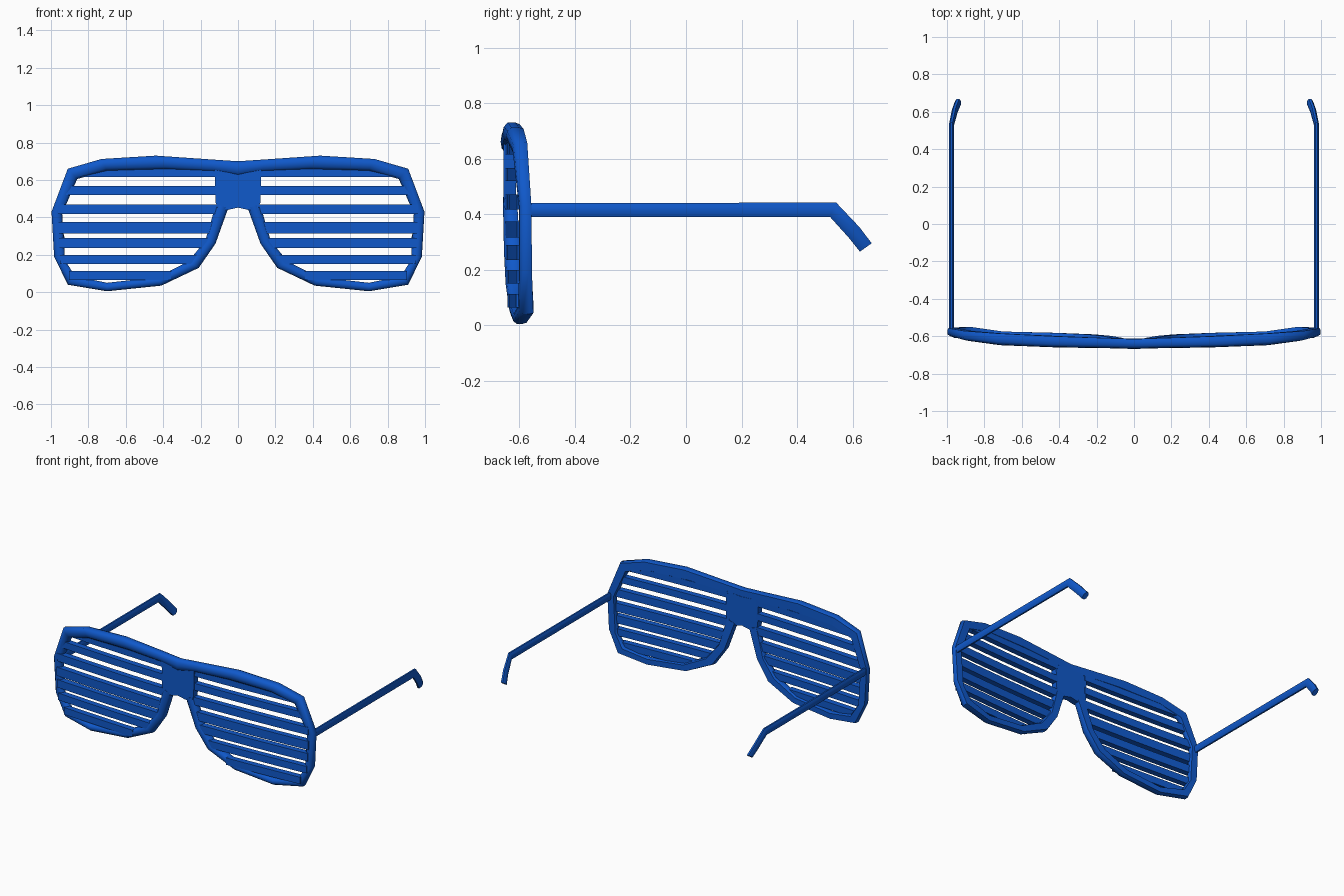
import bpy, bmesh, math

if "Cube" in bpy.data.objects:
    bpy.data.objects.remove(bpy.data.objects["Cube"])

blue = bpy.data.materials.new("blue_plastic")
blue.diffuse_color = (0.005, 0.10, 0.60, 1)
blue.use_nodes = True
blue.node_tree.nodes["Principled BSDF"].inputs["Base Color"].default_value = blue.diffuse_color


def add_mesh(name, bm, angle):
    """Turn a right-half bmesh into a mirrored, shaded object."""
    bmesh.ops.recalc_face_normals(bm, faces=bm.faces[:])
    me = bpy.data.meshes.new(name)
    bm.to_mesh(me)
    bm.free()
    me.materials.append(blue)
    ob = bpy.data.objects.new(name, me)
    bpy.context.collection.objects.link(ob)
    ob.modifiers.new("mirror", 'MIRROR').use_clip = True
    bpy.ops.object.select_all(action='DESELECT')
    ob.select_set(True)
    bpy.context.view_layer.objects.active = ob
    if angle:
        bpy.ops.object.shade_smooth_by_angle(angle=math.radians(angle))
    return ob


def loft(bm, rings, cap_start=True, cap_end=True):
    """Skin a list of equal-length closed rings."""
    vs = [[bm.verts.new(p) for p in r] for r in rings]
    n = len(vs[0])
    for a, b in zip(vs, vs[1:]):
        for i in range(n):
            j = (i + 1) % n
            bm.faces.new((a[i], a[j], b[j], b[i]))
    if cap_start:
        bm.faces.new(vs[0])
    if cap_end:
        bm.faces.new(vs[-1][::-1])


# Rim stations: outer x, z, inner x, z, front y, back y
stations = [
    (0.00, 0.70, 0.00, 0.62, -0.668, -0.615),
    (0.15, 0.71, 0.13, 0.645, -0.664, -0.61),
    (0.44, 0.73, 0.38, 0.656, -0.660, -0.60),
    (0.73, 0.712, 0.70, 0.65, -0.648, -0.585),
    (0.91, 0.66, 0.86, 0.605, -0.625, -0.572),
    (0.997, 0.43, 0.94, 0.42, -0.602, -0.557),
    (0.983, 0.19, 0.925, 0.17, -0.602, -0.555),
    (0.91, 0.04, 0.87, 0.085, -0.605, -0.55),
    (0.70, 0.005, 0.70, 0.05, -0.625, -0.575),
    (0.41, 0.035, 0.43, 0.08, -0.637, -0.582),
    (0.21, 0.13, 0.265, 0.165, -0.650, -0.59),
    (0.12, 0.26, 0.175, 0.275, -0.656, -0.598),
    (0.052, 0.45, 0.118, 0.47, -0.660, -0.61),
]
# Rim cross-section: across (outer to inner), depth (front to back)
section = [(0.08, 1), (0, 0.75), (0, 0.3), (0.2, 0.06), (0.5, 0),
           (0.8, 0.08), (1, 0.35), (1, 0.8), (0.9, 1)]

bm = bmesh.new()
rings = [[(ox + (ix - ox) * t, f + (b - f) * d, oz + (iz - oz) * t)
          for t, d in section] for ox, oz, ix, iz, f, b in stations]
loft(bm, rings, cap_start=False)
add_mesh("rim", bm, 50)

# Nose bridge plate between the lenses
outline = [(0, 0.65), (0.125, 0.66), (0.12, 0.48), (0.105, 0.44),
           (0.055, 0.44), (0, 0.452)]
bm = bmesh.new()
loft(bm, [[(x, y, z) for x, z in outline] for y in (-0.657, -0.612)])
for f in [f for f in bm.faces if all(abs(v.co.x) < 1e-5 for v in f.verts)]:
    bm.faces.remove(f)
add_mesh("bridge", bm, 30)

# Shutter slats, bowed back towards the temples and trimmed to the rim
mid = [((s[0] + s[2]) / 2, (s[1] + s[3]) / 2) for s in stations]


def span(z):
    xs = []
    for (x0, z0), (x1, z1) in zip(mid[2:], mid[3:]):
        if (z0 - z) * (z1 - z) <= 0 and z0 != z1:
            xs.append(x0 + (x1 - x0) * (z - z0) / (z1 - z0))
    return (min(xs) if len(xs) > 1 else 0.11), max(xs)


bm = bmesh.new()
for z0, z1 in [(0.615, 0.66), (0.52, 0.567), (0.417, 0.47), (0.315, 0.374),
               (0.235, 0.289), (0.15, 0.198), (0.064, 0.112)]:
    a, b = span((z0 + z1) / 2)
    rings = []
    for k in range(5):
        x = a + (b - a) * k / 4
        y = -0.652 + 0.046 * x ** 1.6
        rings.append([(x, y, z0), (x, y, z1), (x, y + 0.04, z1), (x, y + 0.04, z0)])
    loft(bm, rings)
add_mesh("slats", bm, 20)

# Temple arms with bent ear tips: x, y, z, half width, half height, tilt
path = [(0.976, -0.585, 0.415, 0.013, 0.025, 0),
        (0.976, 0.53, 0.416, 0.013, 0.028, 0.42),
        (0.958, 0.605, 0.335, 0.015, 0.027, 0.82),
        (0.941, 0.648, 0.280, 0.016, 0.026, 0.95)]
bm = bmesh.new()
rings = []
for x, y, z, w, h, tilt in path:
    ring = []
    for k in range(8):
        ang = math.pi / 8 + k * math.pi / 4
        u, v = w * math.cos(ang) / 0.924, h * math.sin(ang) / 0.924
        ring.append((x + u, y + v * math.sin(tilt), z + v * math.cos(tilt)))
    rings.append(ring)
loft(bm, rings)
add_mesh("temple_arm", bm, 35)
